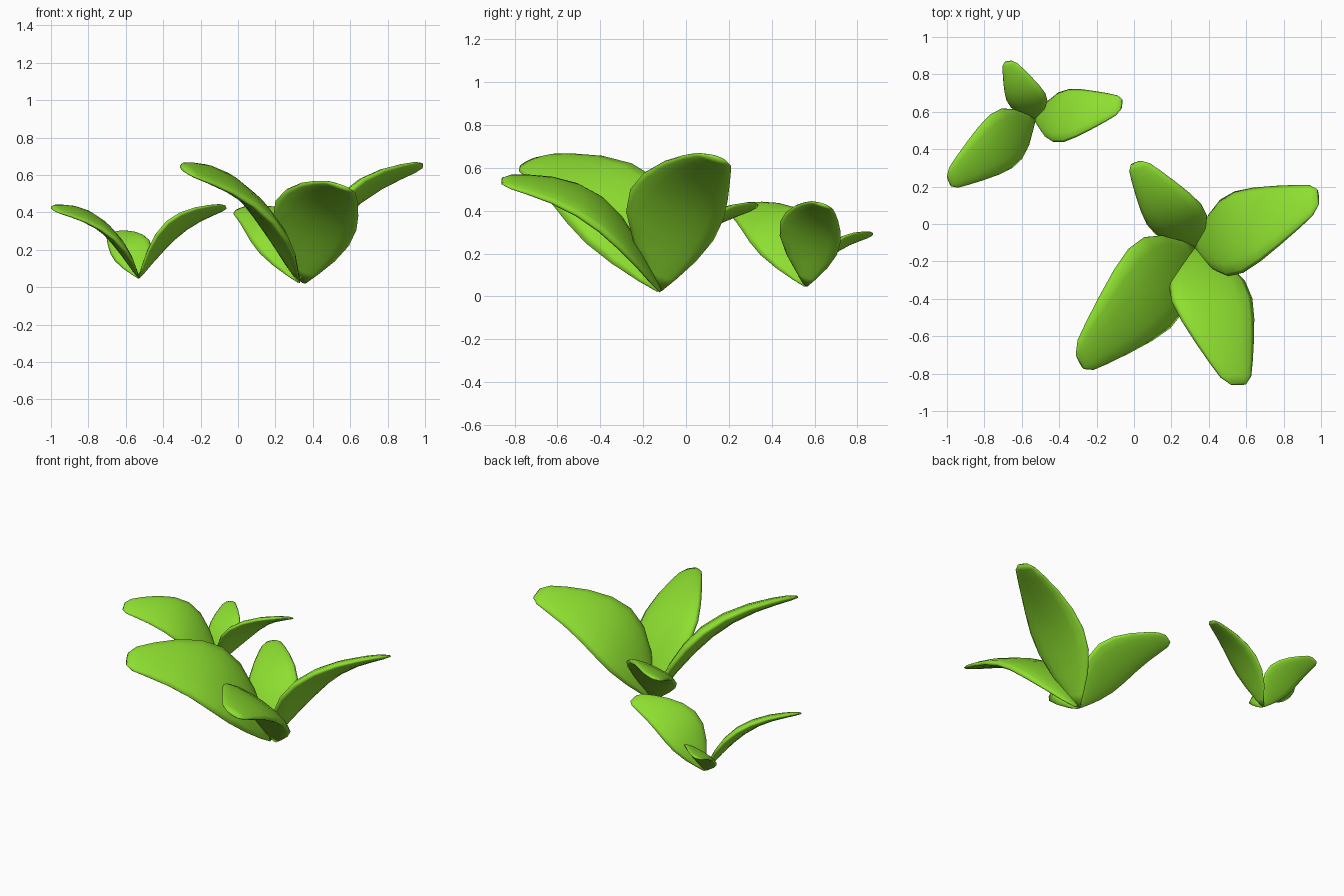
import bpy, bmesh
from math import radians, cos, sin, hypot, atan2, pi
from mathutils import Vector

if "Cube" in bpy.data.objects:
    bpy.data.objects.remove(bpy.data.objects["Cube"])

mat = bpy.data.materials.new("leaf_green")
mat.diffuse_color = (0.27, 0.74, 0.03, 1)
mat.use_nodes = True
mat.node_tree.nodes["Principled BSDF"].inputs["Base Color"].default_value = mat.diffuse_color

# Leaf stations: distance along chord, half width, spine height, half thickness
STATIONS = [(0.0, .06, 0, .008), (.08, .32, .03, .024), (.20, .68, .078, .040),
            (.34, .94, .118, .051), (.48, 1.0, .138, .054), (.62, .90, .131, .050),
            (.76, .72, .098, .042), (.88, .53, .052, .033), (.96, .38, .016, .024),
            (1.0, .19, -.004, .012)]
SIDES = 14


def leaf(name, base, angle, reach, rise, half_width, roll=24):
    """Plump, outward-bending leaf, rolled so its right-hand rim is higher."""
    a, pitch, length = radians(angle), atan2(rise, reach), hypot(reach, rise)
    out = Vector((cos(a), sin(a), 0))
    side = Vector((-sin(a), cos(a), 0))
    up = Vector((0, 0, 1))
    chord = out * cos(pitch) + up * sin(pitch)
    normal = up * cos(pitch) - out * sin(pitch)
    across = side * cos(radians(roll)) - normal * sin(radians(roll))
    bm = bmesh.new()
    rings = []
    for u, w, spine, thick in STATIONS:
        ring = []
        for i in range(SIDES):
            t = 2 * pi * i / SIDES
            v, h = cos(t), sin(t)
            if h < 0:
                h *= .75                      # flatter underside
            ring.append(bm.verts.new(Vector(base) + chord * u * length
                                     + across * (v - .07) * w * half_width
                                     + normal * (spine + h * thick) * length))
        rings.append(ring)
    for r0, r1 in zip(rings, rings[1:]):
        for i in range(SIDES):
            j = (i + 1) % SIDES
            bm.faces.new((r0[i], r0[j], r1[j], r1[i]))
    bm.faces.new(rings[0])
    bm.faces.new(rings[-1])
    bmesh.ops.recalc_face_normals(bm, faces=bm.faces)
    for f in bm.faces:
        f.smooth = True
    mesh = bpy.data.meshes.new(name)
    bm.to_mesh(mesh)
    bm.free()
    mesh.materials.append(mat)
    bpy.context.collection.objects.link(bpy.data.objects.new(name, mesh))


# Large sprout: four leaves
big = (.325, -.125, .03)
leaf("large_leaf_front_left", big, 225, .865, .60, .26, 28)
leaf("large_leaf_right", big, 22.5, .71, .62, .23)
leaf("large_leaf_back", big, 125, .55, .39, .165)
leaf("large_leaf_front", (.35, -.12, .025), 286, .765, .515, .23)

# Small sprout: three leaves
small = (-.53, .56, .05)
leaf("small_leaf_right", small, 10, .47, .38, .15)
leaf("small_leaf_left", small, 216, .565, .37, .165)
leaf("small_leaf_back", small, 115, .34, .24, .112)
